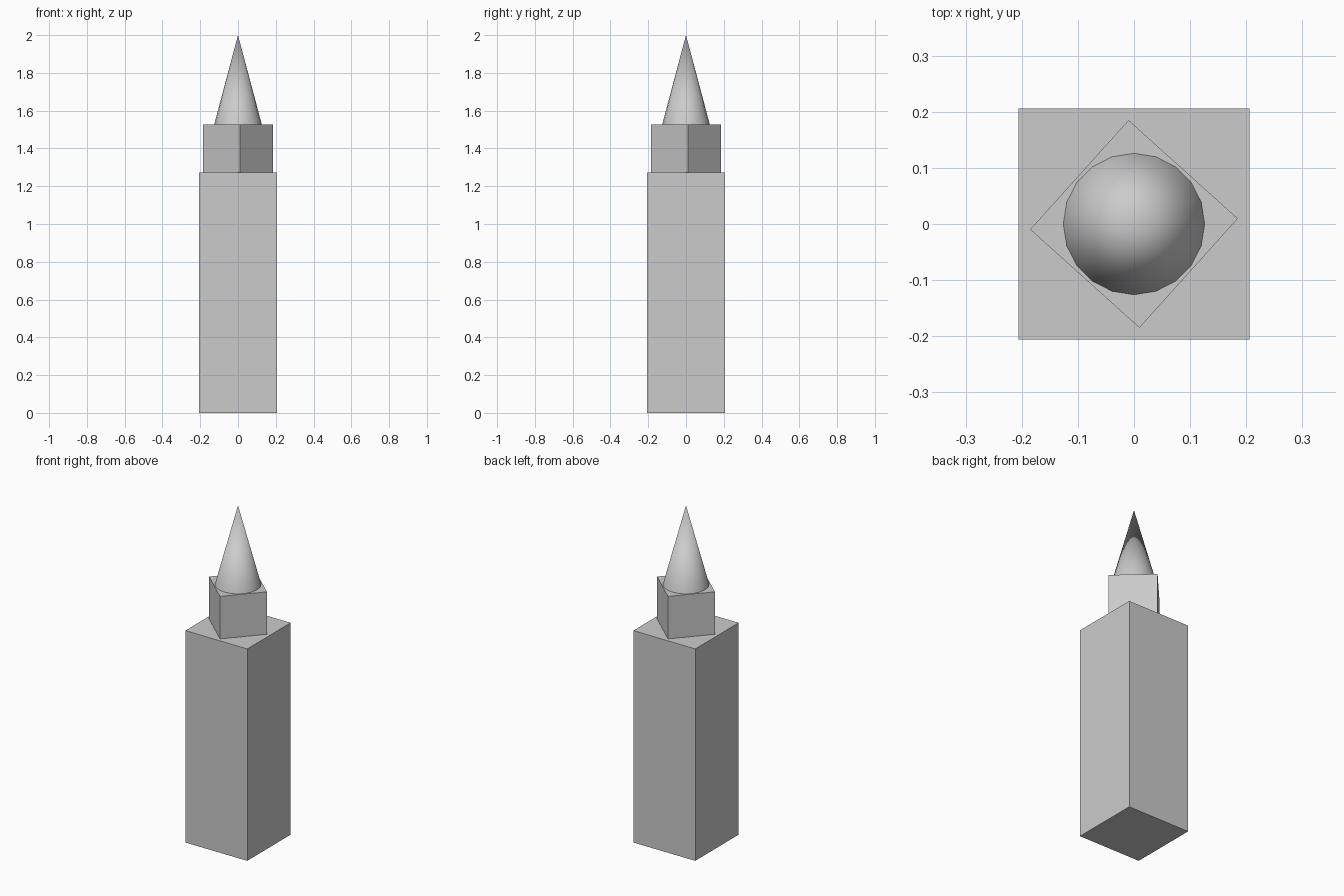
import bpy
from math import radians

if "Cube" in bpy.data.objects:
    bpy.data.objects.remove(bpy.data.objects["Cube"])


def block(name, size, z0, z1, turn=0):
    bpy.ops.mesh.primitive_cube_add(size=1, location=(0, 0, (z0 + z1) / 2),
                                    rotation=(0, 0, radians(turn)))
    ob = bpy.context.object
    ob.name = name
    ob.scale = (size, size, z1 - z0)
    bpy.ops.object.transform_apply(location=False, rotation=False, scale=True)
    return ob


# Tall square shaft and the smaller twisted block on top of it
block("tower_shaft", 0.411, 0.0, 1.272)
block("upper_block", 0.262, 1.272, 1.527, turn=48)

# Pointed spire
bpy.ops.mesh.primitive_cone_add(vertices=20, radius1=0.126, radius2=0,
                                depth=2.0 - 1.527, location=(0, 0, (2.0 + 1.527) / 2))
bpy.context.object.name = "spire"
bpy.ops.object.shade_smooth_by_angle(angle=radians(40))
